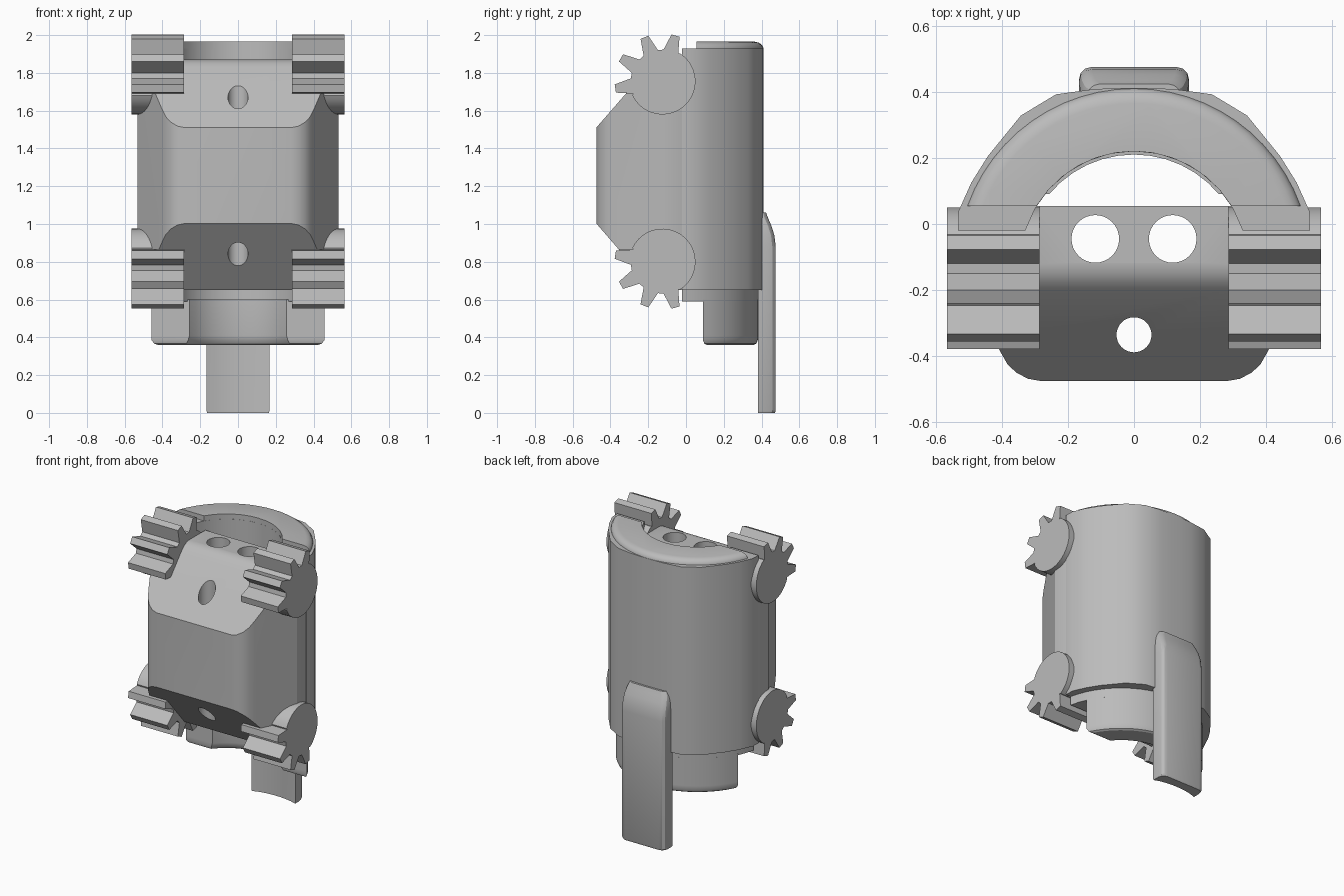
import bpy, bmesh
from math import sin, cos, asin, pi, radians

if "Cube" in bpy.data.objects:
    bpy.data.objects.remove(bpy.data.objects["Cube"])

grey = bpy.data.materials.new("light_grey")
grey.use_nodes = True
grey.diffuse_color = (0.5, 0.5, 0.5, 1)
grey.node_tree.nodes["Principled BSDF"].inputs["Base Color"].default_value = (0.5, 0.5, 0.5, 1)

AXIS_Y = -0.125       # centre of every arc in plan
MID_Z = 1.2775        # upper and lower ends mirror about this height


def loft(name, sections, axis="z"):
    """Join equal-length outlines [(height, points)] into a closed solid."""
    bm = bmesh.new()
    rings = []
    for h, pts in sections:
        rings.append([bm.verts.new((u, v, h) if axis == "z" else (h, u, v)) for u, v in pts])
    for low, high in zip(rings, rings[1:]):
        for i in range(len(low)):
            j = (i + 1) % len(low)
            bm.faces.new((low[i], low[j], high[j], high[i]))
    bm.faces.new(rings[0][::-1])
    bm.faces.new(rings[-1])
    bmesh.ops.recalc_face_normals(bm, faces=bm.faces)
    mesh = bpy.data.meshes.new(name)
    bm.to_mesh(mesh)
    bm.free()
    obj = bpy.data.objects.new(name, mesh)
    bpy.context.collection.objects.link(obj)
    mesh.materials.append(grey)
    return obj


def prism(name, pts, lo, hi, axis="z"):
    return loft(name, [(lo, pts), (hi, pts)], axis)


def activate(obj):
    bpy.ops.object.select_all(action="DESELECT")
    obj.select_set(True)
    bpy.context.view_layer.objects.active = obj


def boolean(obj, tool, operation="DIFFERENCE"):
    mod = obj.modifiers.new("cut", "BOOLEAN")
    mod.operation, mod.object, mod.solver = operation, tool, "EXACT"
    activate(obj)
    bpy.ops.object.modifier_apply(modifier=mod.name)
    bpy.data.objects.remove(tool)


def smooth(obj):
    activate(obj)
    bpy.ops.object.shade_smooth_by_angle(angle=radians(28))


def arc(r, a, b, n, cx=0.0, cy=AXIS_Y):
    return [(cx + r * cos(a + (b - a) * i / n), cy + r * sin(a + (b - a) * i / n))
            for i in range(n + 1)]


def wall_arc(r, y0, n):
    a = asin((y0 - AXIS_Y) / r)
    return arc(r, a, pi - a, n)


def band(outer, inner, y0):
    """Plan of a curved wall cut off at y0."""
    return wall_arc(outer, y0, 24) + wall_arc(inner, y0, 12)[::-1]


def mirror_x(half):
    return half + [(-x, y) for x, y in reversed(half)]


# Front block: rounded plan intersected with a chamfered side profile
corner = [(0.28, -0.475), (0.32, -0.468), (0.355, -0.45), (0.382, -0.425), (0.402, -0.39)]
plan = mirror_x(corner + [(0.533, AXIS_Y), (0.528, -0.02), (0.49, 0.055)])
body = prism("front_block", plan, 0.6, 1.95)
upper = [(-0.475, 1.51), (-0.195, 1.832), (-0.175, 1.85), (-0.15, 1.864), (-0.12, 1.87), (0.056, 1.87)]
lower = [(0.056, 0.65), (-0.17, 0.65), (-0.475, 1.003)]
boolean(body, prism("side_profile", upper + lower, -0.7, 0.7, "x"), "INTERSECT")

# Recesses for the gears
for side in (-1, 1):
    a, b = side * 0.285, side * 0.7
    box = [(a, -0.7), (b, -0.7), (b, 0.07), (a, 0.07)]
    for lo, hi in ((1.69, 2.2), (0.4, 0.865)):
        boolean(body, prism("recess", box, lo, hi))

# Vertical through holes
for x, y, r in ((-0.117, -0.045, 0.072), (0.117, -0.045, 0.072), (0, -0.335, 0.053)):
    boolean(body, prism("hole", arc(r, 0, 2 * pi, 32, x, y)[:-1], 0.3, 2.2))
smooth(body)

# Faceted back shell, fuller at its shoulders than the lip above
shoulder = [(0.532, -0.02), (0.53, 0.04), (0.492, 0.125), (0.442, 0.205), (0.342, 0.328),
            (0.236, 0.392), (0.12, 0.408), (0.04, 0.411)]
shell_plan = mirror_x(shoulder) + wall_arc(0.345, -0.02, 12)[::-1]
smooth(prism("back_shell", shell_plan, 0.65, 1.93))

# Rounded top lip
smooth(loft("top_lip", [(1.925, band(0.535, 0.345, 0.055)),
                        (1.935, band(0.534, 0.345, 0.055)),
                        (1.95, band(0.525, 0.345, 0.055)),
                        (1.96, band(0.51, 0.345, 0.055)),
                        (1.965, band(0.49, 0.345, 0.055))]))

# Lower collar and skirt
smooth(prism("lower_collar", band(0.505, 0.345, -0.02), 0.59, 0.655))
smooth(loft("lower_skirt", [(0.36, band(0.485, 0.365, 0.11)),
                            (0.367, band(0.497, 0.352, 0.097)),
                            (0.385, band(0.505, 0.34, 0.09)),
                            (0.41, band(0.505, 0.335, 0.09)),
                            (0.6, band(0.505, 0.335, 0.09))]))


# Back tab with curved inner face and sloped top
def tab_plan(depth, inset=0.0):
    w = 0.167 - inset
    half = [(w, 0.382), (w, depth - 0.04), (w - 0.006, depth - 0.018),
            (w - 0.02, depth - 0.005), (w - 0.04, depth)]
    inner = arc(0.535, pi - 1.27, 1.27, 8)[1:-1]
    return mirror_x(half) + [(x, min(y, depth - 0.01)) for x, y in inner]


smooth(loft("back_tab", [(0, tab_plan(0.47, 0.004)), (0.012, tab_plan(0.475)),
                         (0.88, tab_plan(0.475)), (0.94, tab_plan(0.468)),
                         (0.99, tab_plan(0.452, 0.004)), (1.03, tab_plan(0.435, 0.012)),
                         (1.06, tab_plan(0.424, 0.025))]))

# Four partial gears: a disc with four tapered teeth facing forward and outward
gear = []
for k in range(4):
    centre = radians(74 + 38.2 * k)
    for r, offset in ((0.168, -14), (0.253, -5), (0.253, 5), (0.168, 14)):
        gear += arc(r, centre + radians(offset), 0, 1, AXIS_Y, 1.755)[:1]
gear += arc(0.175, radians(205), radians(418), 32, AXIS_Y, 1.755)

for level, outline in (("upper", gear), ("lower", [(y, 2 * MID_Z - z) for y, z in gear])):
    for side, lo, hi in (("left", 0.285, 0.565), ("right", -0.565, -0.285)):
        smooth(prism(f"{level}_{side}_gear", outline, lo, hi, "x"))
